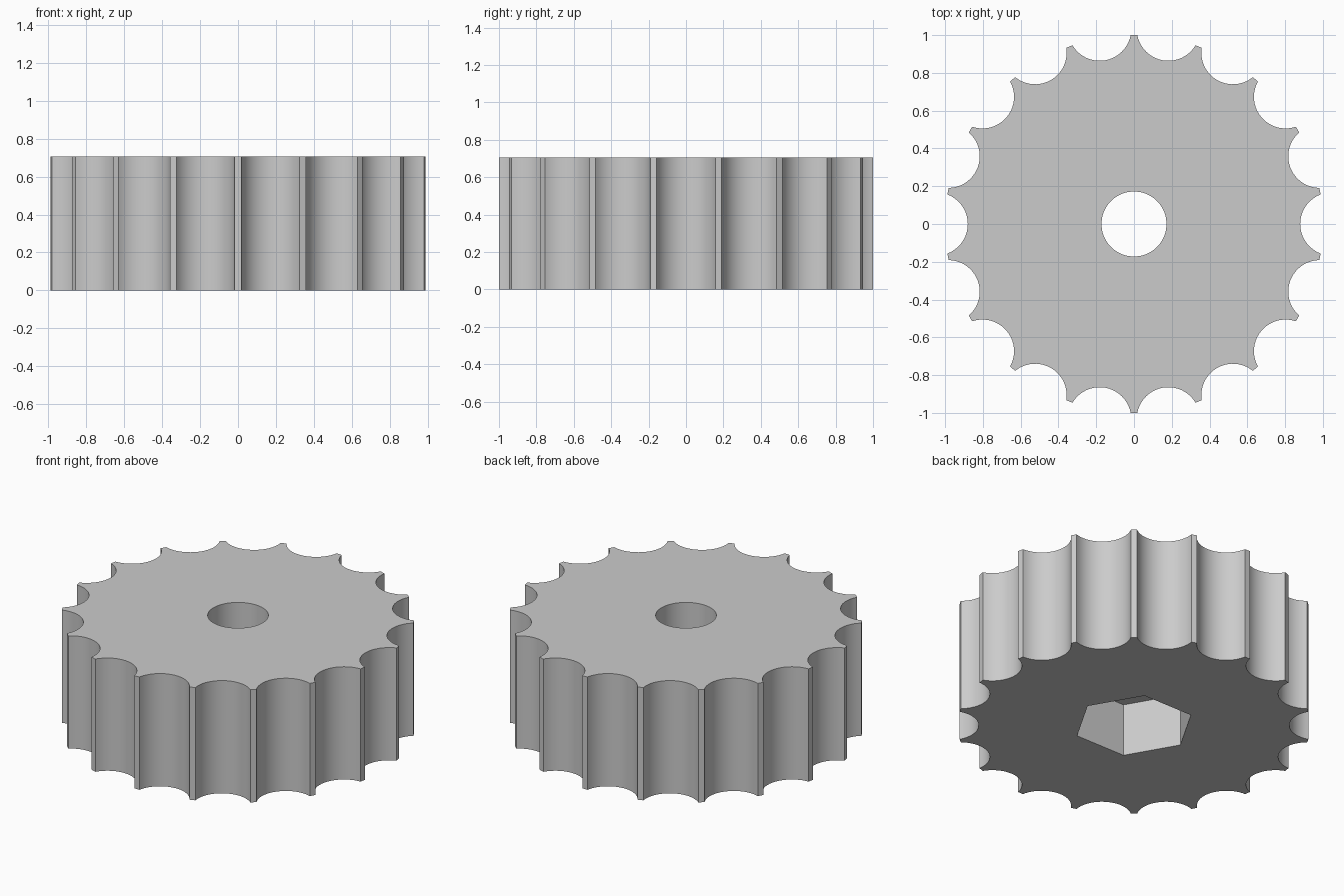
import bpy
import bmesh
from math import sin, cos, tau, atan2
from mathutils import Vector, Matrix

if "Cube" in bpy.data.objects:
    bpy.data.objects.remove(bpy.data.objects["Cube"], do_unlink=True)

HEIGHT = 0.705
TEETH = 18
NOTCH_FLOOR = 0.88
TIP_HALF_WIDTH = 0.0175
BORE_RADIUS = 0.172
HEX_RADIUS = 0.343
HEX_DEPTH = 0.33

grey = bpy.data.materials.new("plain grey")
grey.use_nodes = True
grey.diffuse_color = (0.6, 0.6, 0.6, 1)
grey.node_tree.nodes["Principled BSDF"].inputs["Base Color"].default_value = grey.diffuse_color


def prism(name, outline, bottom, top):
    """Extrude a closed outline straight up."""
    bm = bmesh.new()
    face = bm.faces.new([bm.verts.new((p.x, p.y, bottom)) for p in outline])
    walls = bmesh.ops.extrude_face_region(bm, geom=[face])
    raised = [g for g in walls["geom"] if isinstance(g, bmesh.types.BMVert)]
    bmesh.ops.translate(bm, verts=raised, vec=(0, 0, top - bottom))
    bmesh.ops.recalc_face_normals(bm, faces=bm.faces)
    mesh = bpy.data.meshes.new(name)
    bm.to_mesh(mesh)
    bm.free()
    mesh.materials.append(grey)
    obj = bpy.data.objects.new(name, mesh)
    bpy.context.collection.objects.link(obj)
    return obj


def polygon(radius, sides):
    return [Vector((radius * cos(tau * i / sides), radius * sin(tau * i / sides)))
            for i in range(sides)]


def notch(steps=20):
    """Round scoop running from one tooth tip to the next, facing +x."""
    half = tau / TEETH / 2 - TIP_HALF_WIDTH
    ex, ey = cos(half), sin(half)
    rise = ex - NOTCH_FLOOR
    radius = (rise ** 2 + ey ** 2) / (2 * rise)
    centre = NOTCH_FLOOR + radius
    sweep = atan2(ey, centre - ex)
    angles = [sweep * (2 * i / steps - 1) for i in range(steps + 1)]
    return [Vector((centre - radius * cos(a), radius * sin(a))) for a in angles]


# Toothed wheel: one scoop repeated around the rim
scoop = notch()
rim = [Matrix.Rotation(tau * k / TEETH, 2) @ p for k in range(TEETH) for p in scoop]
wheel = prism("toothed_wheel", rim, 0, HEIGHT)

# Round bore right through, hexagonal socket in the underside
cutters = [
    prism("bore_cutter", polygon(BORE_RADIUS, 64), -0.1, HEIGHT + 0.1),
    prism("socket_cutter", polygon(HEX_RADIUS, 6), -0.1, HEX_DEPTH),
]
bpy.ops.object.select_all(action="DESELECT")
wheel.select_set(True)
bpy.context.view_layer.objects.active = wheel
for cutter in cutters:
    cutter.hide_render = True
    cut = wheel.modifiers.new(cutter.name, "BOOLEAN")
    cut.operation = "DIFFERENCE"
    cut.solver = "EXACT"
    cut.object = cutter
    bpy.ops.object.modifier_apply(modifier=cut.name)
    bpy.data.objects.remove(cutter, do_unlink=True)

bpy.ops.object.shade_smooth_by_angle(angle=0.5)
